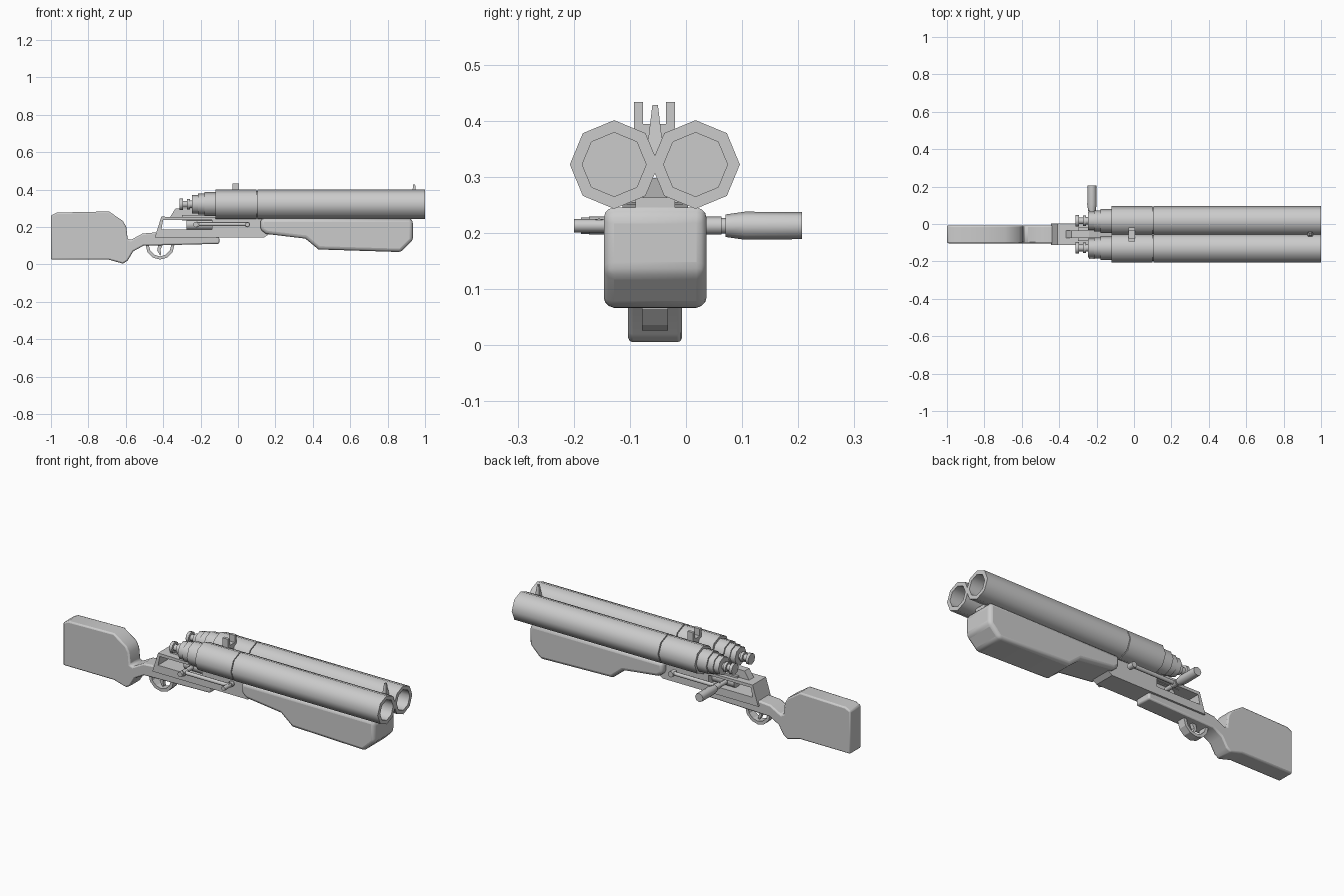
import bpy, bmesh, math
from mathutils import Matrix, Vector

MID = -0.055          # centre plane of the body
BARREL_Z = 0.322

cube = bpy.data.objects.get("Cube")
if cube:
    bpy.data.objects.remove(cube, do_unlink=True)

grey = bpy.data.materials.new("plain_grey")
grey.use_nodes = True
grey.diffuse_color = (0.6, 0.6, 0.6, 1)
grey.node_tree.nodes["Principled BSDF"].inputs["Base Color"].default_value = grey.diffuse_color


def finish(name, bm, angle=50, bevel=0, segments=2):
    bmesh.ops.recalc_face_normals(bm, faces=bm.faces)
    mesh = bpy.data.meshes.new(name)
    bm.to_mesh(mesh)
    bm.free()
    mesh.materials.append(grey)
    ob = bpy.data.objects.new(name, mesh)
    bpy.context.collection.objects.link(ob)
    if bevel:
        mod = ob.modifiers.new("rounding", 'BEVEL')
        mod.width, mod.segments = bevel, segments
        mod.limit_method, mod.angle_limit = 'ANGLE', math.radians(40)
    if angle:
        bpy.ops.object.select_all(action='DESELECT')
        ob.select_set(True)
        bpy.context.view_layer.objects.active = ob
        bpy.ops.object.shade_smooth_by_angle(angle=math.radians(angle))
    return ob


def slab(name, profile, width, y=MID, angle=40, bevel=0, segments=2):
    """Side profile (x, z) extruded across y."""
    bm = bmesh.new()
    face = bm.faces.new([bm.verts.new((x, y - width / 2, z)) for x, z in profile])
    ext = bmesh.ops.extrude_face_region(bm, geom=[face])
    moved = [v for v in ext["geom"] if isinstance(v, bmesh.types.BMVert)]
    bmesh.ops.translate(bm, verts=moved, vec=(0, width, 0))
    return finish(name, bm, angle, bevel, segments)


def box(name, x0, x1, y0, y1, z0, z1, bevel=0):
    return slab(name, [(x0, z0), (x1, z0), (x1, z1), (x0, z1)],
                y1 - y0, (y0 + y1) / 2, 0, bevel, 1)


def lathe(name, profile, centre, axis='X', sides=8):
    """Turned part: (distance along axis, radius) pairs."""
    bm = bmesh.new()
    rings = []
    for d, r in profile:
        ring = []
        for i in range(sides):
            a = math.tau * i / sides
            u, w = r * math.cos(a), r * math.sin(a)
            offset = Vector((d, u, w) if axis == 'X' else (u, d, w))
            ring.append(bm.verts.new(Vector(centre) + offset))
        rings.append(ring)
    for a, b in zip(rings, rings[1:]):
        for i in range(sides):
            j = (i + 1) % sides
            bm.faces.new((a[i], a[j], b[j], b[i]))
    bm.faces.new(rings[0])
    bm.faces.new(rings[-1])
    return finish(name, bm)


# Shoulder stock, grip and lower tang
slab("stock", [(-1, 0.025), (-0.69, 0.025), (-0.615, 0.004), (-0.59, 0.02),
               (-0.56, 0.07), (-0.505, 0.1), (-0.1, 0.11), (-0.1, 0.146),
               (-0.45, 0.17), (-0.51, 0.165), (-0.575, 0.13), (-0.59, 0.135),
               (-0.597, 0.2), (-0.615, 0.232), (-0.69, 0.283),
               (-0.97, 0.277), (-1, 0.262)], 0.096, bevel=0.012)

# Receiver with an open window
receiver = slab("receiver", [(-0.445, 0.144), (0.14, 0.144), (0.17, 0.165), (0.17, 0.245),
                             (-0.16, 0.252), (-0.41, 0.255)], 0.117, angle=0)
cutter = slab("window_cutter", [(-0.41, 0.187), (-0.14, 0.187), (-0.14, 0.238),
                                (-0.4, 0.238)], 0.3, angle=0)
cutter.hide_render = True
cutter.hide_set(True)
cut = receiver.modifiers.new("window", 'BOOLEAN')
cut.object, cut.operation, cut.solver = cutter, 'DIFFERENCE', 'EXACT'
lathe("bolt", [(-0.275, 0.03), (-0.12, 0.03)], (0, MID, 0.213), sides=12)
slab("rear_block", [(-0.365, 0.25), (-0.335, 0.298), (-0.24, 0.298),
                    (-0.1, 0.255), (-0.1, 0.24), (-0.365, 0.24)], 0.042, angle=0)
box("under_rail", -0.3, 0.92, MID - 0.035, MID + 0.035, 0.235, 0.263)

# Fore-end
slab("fore_end", [(0.12, 0.245), (0.12, 0.185), (0.15, 0.163), (0.36, 0.138),
                  (0.43, 0.08), (0.87, 0.066), (0.935, 0.13), (0.935, 0.235),
                  (0.92, 0.245)], 0.183, bevel=0.022, segments=3)

# Twin barrels with stepped breeches, hollow bores and end knobs
for side, y in (("right", -0.128), ("left", 0.017)):
    lathe(side + "_barrel", [(0.105, 0.05), (0.105, 0.079), (1, 0.079), (1, 0.057),
                             (0.35, 0.057)], (0, y, BARREL_Z))
    lathe(side + "_breech", [(-0.245, 0.05), (-0.215, 0.05), (-0.215, 0.056), (-0.18, 0.056),
                             (-0.18, 0.064), (-0.12, 0.064), (-0.12, 0.078),
                             (0.1, 0.078), (0.1, 0.07), (0.11, 0.07)], (0, y, BARREL_Z))
    lathe(side + "_knob", [(-0.312, 0.031), (-0.295, 0.031), (-0.295, 0.018), (-0.272, 0.018),
                           (-0.272, 0.028), (-0.257, 0.028), (-0.257, 0.02),
                           (-0.24, 0.02)], (0, y, BARREL_Z))

# Linkage rods along both flanks, with pivots
for side, s in (("right", -1), ("left", 1)):
    y = MID + s * 0.1
    lathe(side + "_linkage_rod", [(-0.22, 0.011), (0.055, 0.011)], (0, y, 0.215))
    for place, x in (("front", 0.05), ("rear", -0.22)):
        lathe(f"{side}_{place}_pivot", [(-0.045, 0.012), (0.012, 0.012),
                                        (0.012, 0.015), (0.032, 0.015)][::s],
              (x, y, 0.213), 'Y') if s < 0 and place == "front" else \
            lathe(f"{side}_{place}_pivot", [(-0.018, 0.016), (0.018, 0.016)], (x, y, 0.213), 'Y')

# Cross shaft and charging handle
lathe("cross_shaft", [(-0.187, 0.015), (-0.168, 0.015), (-0.168, 0.012), (0.035, 0.012),
                      (0.035, 0.014), (0.075, 0.014)], (-0.225, 0, 0.213), 'Y')
lathe("charging_handle", [(0.07, 0.02), (0.105, 0.025), (0.207, 0.024)],
      (-0.225, 0, 0.213), 'Y')

# Trigger guard (lower half of an eight-sided hoop) and trigger
hoop = [(r, math.pi * (1 + k / 6)) for r, order in ((0.077, range(7)), (0.06, range(6, -1, -1)))
        for k in order]
slab("trigger_guard", [(-0.417 + r * math.cos(a), 0.103 + r * math.sin(a)) for r, a in hoop],
     0.046, angle=0)
slab("trigger", [(-0.425, 0.11), (-0.432, 0.075), (-0.417, 0.048), (-0.41, 0.052),
                 (-0.415, 0.078), (-0.4, 0.11)], 0.02, angle=0)

# Sights
box("rear_sight_base", -0.03, 0.005, -0.093, -0.02, 0.36, 0.394)
for side, y in (("right", -0.085), ("left", -0.0275)):
    box(side + "_sight_post", -0.03, 0.005, y - 0.008, y + 0.008, 0.375, 0.433)
bm = bmesh.new()
bmesh.ops.create_cone(bm, cap_ends=True, segments=4, radius1=0.022, radius2=0.007, depth=0.088,
                      matrix=Matrix.Translation((0.942, MID, 0.384))
                      @ Matrix.Rotation(math.pi / 4, 4, 'Z'))
finish("front_sight", bm, 0)
